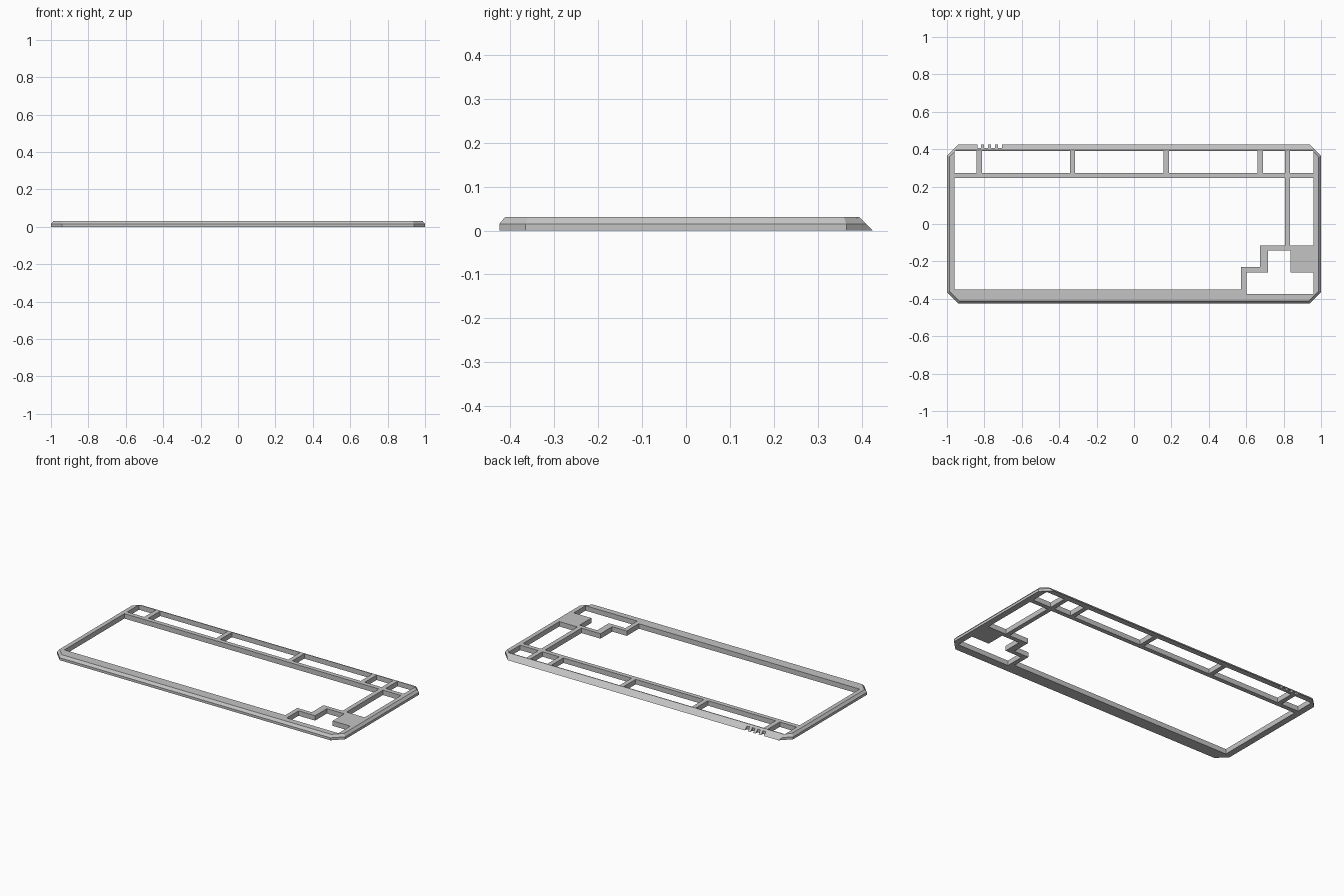
import bpy
import bmesh
import math

HX, HY, HEIGHT = 1.0, 0.425, 0.031
CORNER, BEVEL = 0.06, 0.013
BACK_Y = 0.39

cube = bpy.data.objects.get("Cube")
if cube:
    bpy.data.objects.remove(cube, do_unlink=True)

grey = bpy.data.materials.new("light grey plastic")
grey.use_nodes = True
grey.diffuse_color = (0.55, 0.55, 0.55, 1)
grey.node_tree.nodes["Principled BSDF"].inputs["Base Color"].default_value = grey.diffuse_color


def loft(bm, rings):
    """Join rings of points from bottom to top and cap both ends."""
    loops = [[bm.verts.new(p) for p in ring] for ring in rings]
    n = len(loops[0])
    for low, high in zip(loops, loops[1:]):
        for i in range(n):
            j = (i + 1) % n
            bm.faces.new((low[i], low[j], high[j], high[i]))
    bm.faces.new(loops[0][::-1])
    bm.faces.new(loops[-1])


def make_object(name, bm):
    bmesh.ops.recalc_face_normals(bm, faces=bm.faces)
    mesh = bpy.data.meshes.new(name)
    bm.to_mesh(mesh)
    bm.free()
    mesh.materials.append(grey)
    obj = bpy.data.objects.new(name, mesh)
    bpy.context.collection.objects.link(obj)
    return obj


def outline(z, inset):
    """Rectangle with cut corners, its back edge leaning forward with height."""
    x, y = HX - inset, HY - inset
    c = CORNER - inset * (2 - math.sqrt(2))
    back = HY - z * 0.97
    back_x = x + y - c - back
    half = [(x - c, -y), (x, c - y), (x, y - c), (back_x, back)]
    return [(px, py, z) for px, py in half + [(-px, py) for px, py in half[::-1]]]


# Solid case body with bevelled upper rim
body = bmesh.new()
loft(body, [outline(0, 0), outline(HEIGHT / 2, 0), outline(HEIGHT, BEVEL)])
frame = make_object("keyboard_frame", body)

# Openings, all cut straight through
cuts = bmesh.new()


def opening(points):
    loft(cuts, [[(x, y, z) for x, y in points] for z in (-0.05, 0.08)])


def box_opening(x0, x1, y0, y1):
    opening([(x0, y0), (x1, y0), (x1, y1), (x0, y1)])


# Function row windows
for x0, x1 in [(-0.96, -0.842), (-0.813, -0.343), (-0.315, 0.158),
               (0.187, 0.66), (0.689, 0.806), (0.834, 0.96)]:
    box_opening(x0, x1, 0.273, BACK_Y)

# Main key field with stepped corner
opening([(-0.96, -0.35), (0.573, -0.35), (0.573, -0.231), (0.674, -0.231),
         (0.674, -0.115), (0.806, -0.115), (0.806, 0.245), (-0.96, 0.245)])

# Right column and arrow cluster
box_opening(0.834, 0.96, -0.115, 0.245)
opening([(0.601, -0.375), (0.96, -0.375), (0.96, -0.258), (0.838, -0.258),
         (0.838, -0.142), (0.716, -0.142), (0.716, -0.258), (0.601, -0.258)])

# Small slots in the back edge
for i in range(4):
    x = -0.838 + i * 0.037
    box_opening(x, x + 0.02, 0.405, 0.5)

cutter = make_object("opening_cutter", cuts)
cutter.hide_render = True

# Bake the cut, then drop the cutter
mod = frame.modifiers.new("openings", "BOOLEAN")
mod.operation = "DIFFERENCE"
mod.solver = "EXACT"
mod.object = cutter
bpy.context.view_layer.update()
baked = bpy.data.meshes.new_from_object(
    frame.evaluated_get(bpy.context.evaluated_depsgraph_get()))
frame.modifiers.clear()
frame.data = baked
bpy.data.objects.remove(cutter, do_unlink=True)
